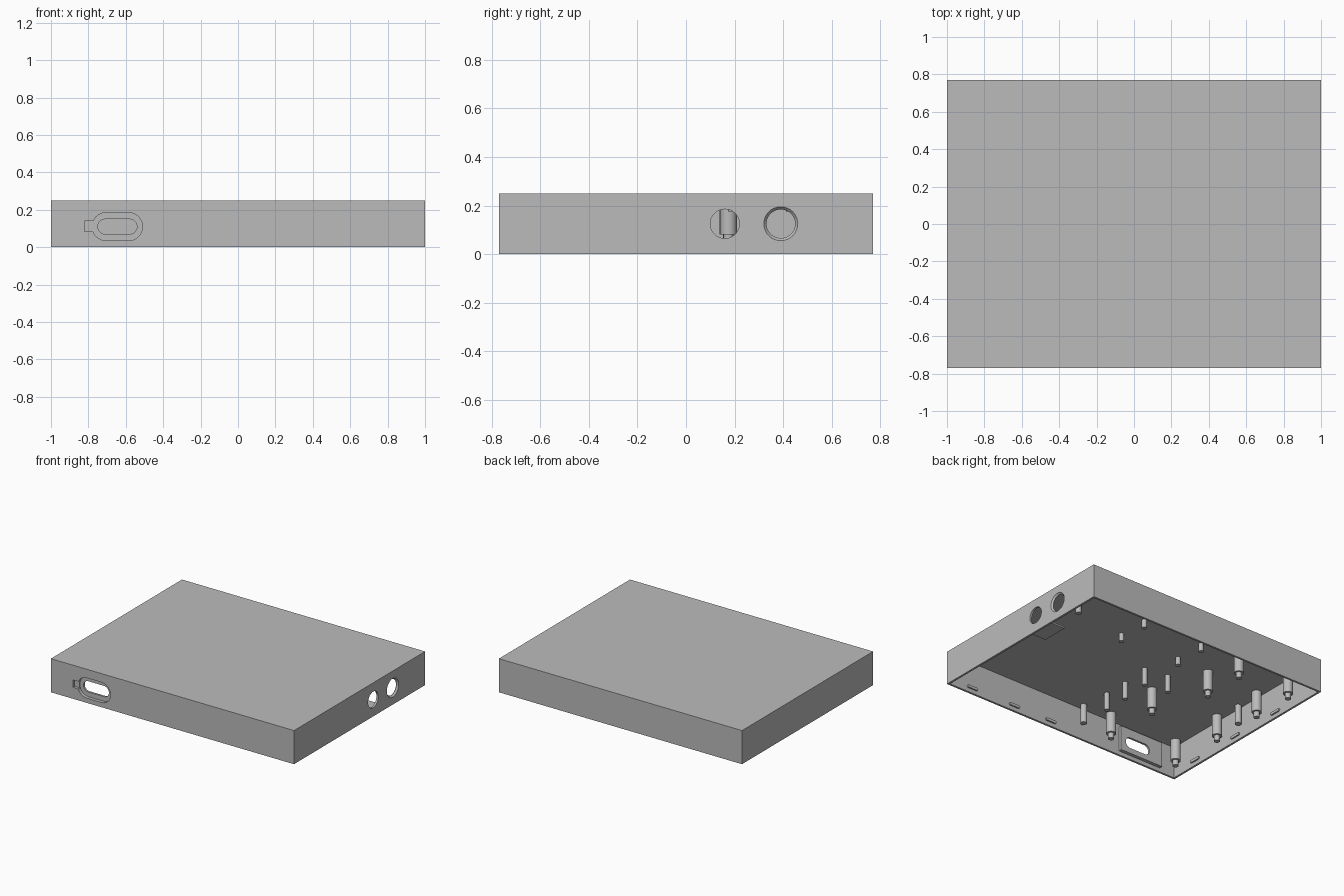
import bpy, bmesh, math
from mathutils import Matrix, Vector

if "Cube" in bpy.data.objects:
    bpy.data.objects.remove(bpy.data.objects["Cube"])

W, D, H, T = 2.0, 1.54, 0.25, 0.015   # outer size and wall thickness
CEIL = H - T
IN_X, IN_Y = W / 2 - T, D / 2 - T     # inner wall faces

grey = bpy.data.materials.new("plain grey")
grey.use_nodes = True
grey.diffuse_color = (0.5, 0.5, 0.5, 1)
grey.node_tree.nodes["Principled BSDF"].inputs["Base Color"].default_value = (0.5, 0.5, 0.5, 1)


def finish(name, bm, smooth=False):
    bmesh.ops.recalc_face_normals(bm, faces=bm.faces[:])
    mesh = bpy.data.meshes.new(name)
    bm.to_mesh(mesh)
    bm.free()
    mesh.materials.append(grey)
    ob = bpy.data.objects.new(name, mesh)
    bpy.context.collection.objects.link(ob)
    if smooth:
        shade(ob)
    return ob


def shade(ob):
    bpy.ops.object.select_all(action="DESELECT")
    ob.select_set(True)
    bpy.context.view_layer.objects.active = ob
    bpy.ops.object.shade_smooth_by_angle(angle=math.radians(35))


def box(name, lo, hi):
    bm = bmesh.new()
    lo, hi = Vector(lo), Vector(hi)
    bmesh.ops.create_cube(bm, size=1, matrix=Matrix.Translation((lo + hi) / 2)
                          @ Matrix.Diagonal((*(hi - lo), 1)))
    return finish(name, bm)


def add_cone(bm, r1, r2, depth, matrix):
    bmesh.ops.create_cone(bm, cap_ends=True, segments=32, radius1=r1,
                          radius2=r2, depth=depth, matrix=matrix)


def capsule(name, length, height, depth, centre, turn=0):
    """Rounded bar, long along x and thick along y before turning about z."""
    bm = bmesh.new()
    r, half = height / 2, (length - height) / 2
    ring = []
    for i in range(24):
        a = math.pi * (i % 12) / 11 - math.pi / 2
        s = 1 if i < 12 else -1
        ring.append(bm.verts.new((s * (half + r * math.cos(a)), -depth / 2, s * r * math.sin(a))))
    face = bm.faces.new(ring)
    out = bmesh.ops.extrude_face_region(bm, geom=[face])
    moved = [v for v in out["geom"] if isinstance(v, bmesh.types.BMVert)]
    bmesh.ops.translate(bm, verts=moved, vec=(0, depth, 0))
    bm.transform(Matrix.Translation(centre) @ Matrix.Rotation(turn, 4, "Z"))
    return finish(name, bm, True)


def side_hole(name, y, r1, r2, x, depth):
    bm = bmesh.new()
    add_cone(bm, r1, r2, depth, Matrix.Translation((x, y, 0.125)) @ Matrix.Rotation(math.pi / 2, 4, "Y"))
    return finish(name, bm)


def boolean(ob, other, mode="DIFFERENCE"):
    mod = ob.modifiers.new(other.name, "BOOLEAN")
    mod.operation, mod.solver, mod.object = mode, "EXACT", other
    bpy.context.view_layer.update()
    deps = bpy.context.evaluated_depsgraph_get()
    mesh = bpy.data.meshes.new_from_object(ob.evaluated_get(deps))
    ob.modifiers.clear()
    ob.data = mesh
    bpy.data.objects.remove(other)


# Open-bottomed shell with a thicker plate behind the front port
shell = box("case_shell", (-W / 2, -D / 2, 0), (W / 2, D / 2, H))
boolean(shell, box("cavity", (-IN_X, -IN_Y, -0.1), (IN_X, IN_Y, CEIL)))
boolean(shell, box("port_plate", (-0.86, -IN_Y - 0.005, 0.03), (-0.50, -IN_Y + 0.025, 0.215)), "UNION")

# Front port: outer recess, through slot and side notch
PORT = (-0.645, -D / 2, 0.11)
boolean(shell, capsule("port_recess", 0.27, 0.15, 0.05, PORT))
boolean(shell, capsule("port_slot", 0.21, 0.08, 0.3, PORT))
boolean(shell, box("port_notch", (-0.82, -D / 2 - 0.05, 0.085), (-0.76, -D / 2 + 0.02, 0.14)))

# Right side: plain round hole and countersunk round hole
boolean(shell, side_hole("plain_hole", 0.16, 0.06, 0.06, W / 2, 0.2))
boolean(shell, side_hole("large_hole", 0.39, 0.059, 0.059, W / 2, 0.2))
boolean(shell, side_hole("countersink", 0.39, 0.059, 0.0734, W / 2 - 0.004, 0.016))
shade(shell)

# Shelf behind the plain hole
box("socket_shelf", (0.83, 0.06, 0.04), (IN_X, 0.26, 0.052))

# Snap ridges near the rim
for s in (-1, 1):
    for x in (0.79, 0.42, 0.1):
        capsule("snap_ridge_long_side", 0.09, 0.02, 0.02, (x, s * IN_Y, 0.04))
    for y in (-0.53, -0.11, 0.31):
        capsule("snap_ridge_short_side", 0.09, 0.02, 0.02, (s * IN_X, y, 0.04), math.pi / 2)


# Posts hanging from the inside of the top
def post(name, x, y, radius, bottom, pin=0):
    bm = bmesh.new()
    top = CEIL + 0.003
    add_cone(bm, radius, radius, top - bottom, Matrix.Translation((x, y, (top + bottom) / 2)))
    if pin:
        add_cone(bm, radius * 0.6, radius * 0.6, pin, Matrix.Translation((x, y, bottom - pin / 2)))
    finish(name, bm, True)


for x, ys in ((-0.935, (-0.678, -0.245, 0.172, 0.5)), (-0.368, (-0.678, -0.25)), (-0.503, (0.175, 0.5))):
    for y in ys:
        post("pinned_post", x, y, 0.034, 0.08, 0.04)
for x, y in ((-0.15, -0.067), (-0.17, -0.295), (-0.17, -0.487), (-0.33, -0.04)):
    post("thin_post", x, y, 0.018, 0.105)
for x, y in ((-0.153, -0.71), (-0.955, -0.046)):
    post("edge_post", x, y, 0.023, 0.095)
for x in (0.27, -0.228):
    for y in (0.19, 0.43):
        post("short_post", x, y, 0.018, 0.175)
post("corner_post", 0.737, 0.297, 0.02, 0.175)
